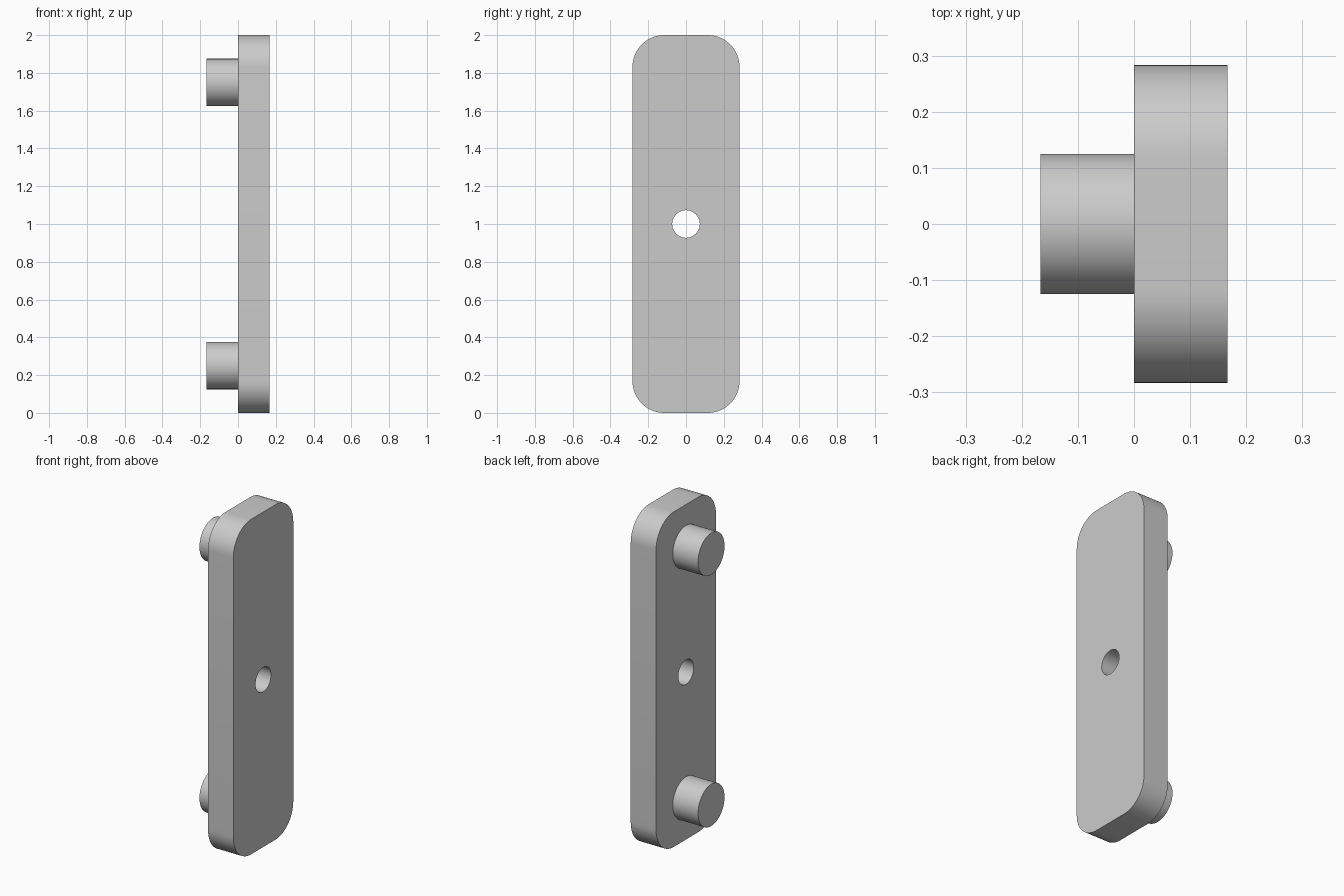
import bpy
import bmesh
from math import radians
from mathutils import Matrix

if "Cube" in bpy.data.objects:
    bpy.data.objects.remove(bpy.data.objects["Cube"], do_unlink=True)

THICK = 0.167        # plate thickness and pin length
HALF_WIDTH = 0.283
CORNER = 0.167
PIN_RADIUS = 0.125
HOLE_RADIUS = 0.073

grey = bpy.data.materials.new("plain_grey")
grey.use_nodes = True
colour = (0.6, 0.6, 0.6, 1)
grey.diffuse_color = colour
grey.node_tree.nodes["Principled BSDF"].inputs["Base Color"].default_value = colour


def add_object(name, bm):
    mesh = bpy.data.meshes.new(name)
    bm.to_mesh(mesh)
    bm.free()
    mesh.materials.append(grey)
    obj = bpy.data.objects.new(name, mesh)
    bpy.context.collection.objects.link(obj)
    return obj


def cylinder_x(name, radius, x0, x1, z):
    """Capped cylinder lying along x."""
    bm = bmesh.new()
    place = Matrix.Translation(((x0 + x1) / 2, 0, z)) @ Matrix.Rotation(radians(90), 4, "Y")
    bmesh.ops.create_cone(bm, cap_ends=True, segments=64, radius1=radius,
                          radius2=radius, depth=x1 - x0, matrix=place)
    return add_object(name, bm)


def smooth(obj):
    bpy.ops.object.select_all(action="DESELECT")
    obj.select_set(True)
    bpy.context.view_layer.objects.active = obj
    bpy.ops.object.shade_smooth_by_angle(angle=radians(30))


# Plate: a box with its four x-direction edges rounded
bm = bmesh.new()
place = Matrix.Translation((THICK / 2, 0, 1)) @ Matrix.Diagonal((THICK, 2 * HALF_WIDTH, 2, 1))
bmesh.ops.create_cube(bm, size=1, matrix=place)
corners = [e for e in bm.edges if abs(e.verts[0].co.x - e.verts[1].co.x) > THICK / 2]
bmesh.ops.bevel(bm, geom=corners, offset=CORNER, segments=16, profile=0.5, affect="EDGES")
plate = add_object("plate", bm)

# Centre hole, cut right through
cutter = cylinder_x("hole_cutter", HOLE_RADIUS, -THICK, 2 * THICK, 1)
cut = plate.modifiers.new("centre_hole", "BOOLEAN")
cut.operation = "DIFFERENCE"
cut.solver = "EXACT"
cut.object = cutter
bpy.context.view_layer.objects.active = plate
bpy.ops.object.modifier_apply(modifier=cut.name)
bpy.data.objects.remove(cutter, do_unlink=True)
smooth(plate)

# Pins on the right-hand face
for name, z in (("lower_pin", 0.25), ("upper_pin", 1.75)):
    smooth(cylinder_x(name, PIN_RADIUS, -THICK, 0, z))
